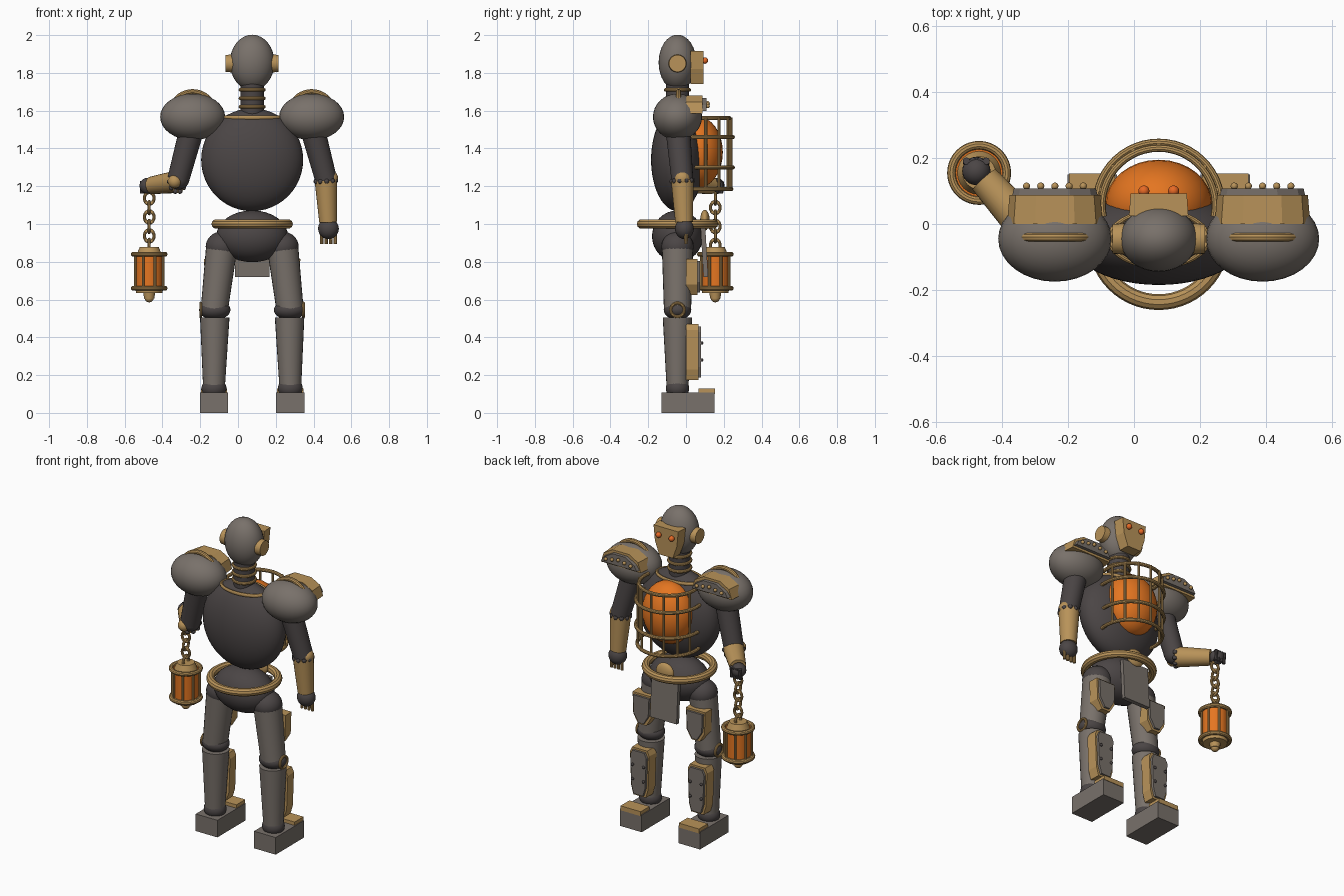
import bpy, bmesh, math
from mathutils import Vector

cube = bpy.data.objects.get("Cube")
if cube:
    bpy.data.objects.remove(cube, do_unlink=True)


def material(name, rgb):
    m = bpy.data.materials.new(name)
    m.use_nodes = True
    m.diffuse_color = (*rgb, 1)
    m.node_tree.nodes["Principled BSDF"].inputs["Base Color"].default_value = (*rgb, 1)
    return m


STEEL = material("warm steel", (0.19, 0.165, 0.145))
IRON = material("dark iron", (0.07, 0.06, 0.06))
BRASS = material("brass", (0.48, 0.29, 0.10))
GLOW = material("furnace orange", (0.78, 0.18, 0.015))
EYE = material("eye orange", (0.85, 0.15, 0.02))

CX, CY = 0.075, -0.045   # body axis


def finish(name, mat, smooth=True):
    o = bpy.context.object
    o.name = name
    o.data.materials.append(mat)
    if smooth:
        bpy.ops.object.shade_smooth_by_angle(angle=math.radians(35))
    return o


def ball(name, mat, loc, size, segs=32):
    bpy.ops.mesh.primitive_uv_sphere_add(segments=segs, ring_count=segs // 2, radius=1, location=loc)
    o = bpy.context.object
    o.scale = size if isinstance(size, tuple) else (size,) * 3
    bpy.ops.object.transform_apply(location=False, rotation=False)
    return finish(name, mat)


def limb(name, mat, a, b, r1, r2, segs=24):
    a, b = Vector(a), Vector(b)
    bpy.ops.mesh.primitive_cone_add(vertices=segs, radius1=r1, radius2=r2, depth=(b - a).length, location=(a + b) / 2)
    bpy.context.object.rotation_euler = (b - a).to_track_quat('Z', 'Y').to_euler()
    return finish(name, mat)


def ring(name, mat, loc, major, minor, rot=(0, 0, 0), scale=(1, 1, 1), segs=40):
    bpy.ops.mesh.primitive_torus_add(location=loc, rotation=rot, major_radius=major, minor_radius=minor,
                                     major_segments=segs, minor_segments=10)
    bpy.context.object.scale = scale
    return finish(name, mat)


def box(name, mat, lo, hi, tilt=0):
    lo, hi = Vector(lo), Vector(hi)
    bpy.ops.mesh.primitive_cube_add(size=1, location=(lo + hi) / 2, rotation=(tilt, 0, 0))
    bpy.context.object.scale = hi - lo
    return finish(name, mat, False)


def plate(name, mat, x, half, y0, y1, inset=0.0):
    """Symmetric outline of (half width, z) points, extruded from y0 to y1, front edge bevelled."""
    zs = [p[1] for p in half]
    mid = (min(zs) + max(zs)) / 2
    half = [(w - inset, z - math.copysign(inset, z - mid)) for w, z in half]
    outline = half + [(-w, z) for w, z in reversed(half)]
    bm = bmesh.new()
    face = bm.faces.new([bm.verts.new((x + w, y0, z)) for w, z in outline])
    out = bmesh.ops.extrude_face_region(bm, geom=[face])
    front = [v for v in out["geom"] if isinstance(v, bmesh.types.BMVert)]
    for v in front:
        v.co.y = y1
        v.co.x = x + (v.co.x - x) * 0.95
    bmesh.ops.recalc_face_normals(bm, faces=bm.faces)
    me = bpy.data.meshes.new(name)
    bm.to_mesh(me)
    bm.free()
    o = bpy.data.objects.new(name, me)
    bpy.context.collection.objects.link(o)
    me.materials.append(mat)
    return o


def arc(name, mat, centre, radius, thick, start, end, n=28):
    cu = bpy.data.curves.new(name, 'CURVE')
    cu.dimensions = '3D'
    cu.bevel_depth, cu.bevel_resolution, cu.use_fill_caps = thick, 3, True
    sp = cu.splines.new('POLY')
    sp.points.add(n)
    for i, p in enumerate(sp.points):
        a = math.radians(start + (end - start) * i / n)
        p.co = (centre[0] + radius * math.cos(a), centre[1] + radius * math.sin(a), centre[2], 1)
    o = bpy.data.objects.new(name, cu)
    bpy.context.collection.objects.link(o)
    bpy.ops.object.select_all(action='DESELECT')
    o.select_set(True)
    bpy.context.view_layer.objects.active = o
    bpy.ops.object.convert(target='MESH')
    finish(name, mat)


# Head, mask and neck
ball("head", STEEL, (CX, CY, 1.855), (0.118, 0.1, 0.147))
plate("face_mask", BRASS, CX, [(0.05, 1.74), (0.08, 1.82), (0.09, 1.915)], 0.025, 0.092)
for s in (-1, 1):
    limb("ear_disc", BRASS, (CX + s * 0.1, CY, 1.85), (CX + s * 0.14, CY, 1.85), 0.048, 0.045)
    ball("eye", EYE, (CX + s * 0.045, 0.1, 1.865), 0.017, 16)
limb("neck", IRON, (CX, CY, 1.57), (CX, CY, 1.74), 0.062, 0.062)
for z in (1.62, 1.665, 1.71):
    ring("neck_ring", BRASS, (CX, CY, z), 0.062, 0.01)

# Torso, belt and pelvis
ball("torso", IRON, (CX, CY, 1.34), (0.27, 0.14, 0.272), 48)
ring("collar", BRASS, (CX, CY, 1.565), 0.146, 0.011, scale=(1, 0.58, 1))
ball("pelvis", IRON, (CX, CY, 0.935), (0.19, 0.135, 0.137))
ring("belt", BRASS, (CX, CY, 1.0), 0.192, 0.024, segs=56)
ball("buckle", BRASS, (CX, 0.1, 1.02), (0.06, 0.025, 0.055))
box("front_tasset", STEEL, (CX - 0.092, 0.085, 0.72), (CX + 0.092, 0.11, 0.98), 0.06)

# Furnace belly and its cage
ball("furnace", GLOW, (CX, 0.06, 1.38), (0.162, 0.135, 0.19))
for z, r in ((1.56, 0.172), (1.46, 0.19), (1.3, 0.19), (1.185, 0.182)):
    arc("cage_ring", BRASS, (CX, 0.058, z), r, 0.011, -12, 192)
for k in range(7):
    a = math.radians(15 + 25 * k)
    x, y = CX + 0.18 * math.cos(a), 0.058 + 0.18 * math.sin(a)
    limb("cage_bar", BRASS, (x, y, 1.18), (x, y, 1.565), 0.008, 0.008, 10)

for s in (-1, 1):
    # Pauldron with rim band and riveted front plate
    px = CX + s * 0.315
    ball("pauldron", STEEL, (px, CY, 1.567), (0.172, 0.13, 0.123))
    ring("pauldron_band", BRASS, (px, -0.04, 1.582), 0.118, 0.014, (math.pi / 2, 0, 0))
    arch = [(0.145, 1.585), (0.125, 1.645), (0.06, 1.68)]
    plate("pauldron_trim", BRASS, px, arch, 0.0, 0.088)
    plate("pauldron_plate", STEEL, px, arch, 0.08, 0.108, 0.014)
    for k in range(-2, 3):
        ball("pauldron_rivet", BRASS, (px + k * 0.043, 0.115, 1.64 - 0.008 * abs(k)), 0.011, 12)

    # Upper arm
    elbow = Vector((CX + s * 0.39, -0.02, 1.24))
    limb("upper_arm", IRON, (px, CY, 1.52), elbow, 0.066, 0.058)
    ball("elbow_joint", IRON, elbow, 0.058)

    # Forearm: one hangs, the other reaches out to hold the lantern
    if s > 0:
        wrist = Vector((0.477, -0.01, 1.01))
        ball("elbow_cap", BRASS, elbow + Vector((0.035, 0, 0)), (0.03, 0.04, 0.04), 20)
    else:
        elbow.z = 1.225
        wrist = Vector((-0.455, 0.135, 1.205))
        ball("elbow_cap", BRASS, elbow + Vector((-0.02, -0.035, 0)), 0.036, 20)
    along = (wrist - elbow).normalized()
    limb("forearm", BRASS, elbow + along * 0.01, wrist, 0.06, 0.047)
    q = along.to_track_quat('Z', 'Y')
    for k in range(10):
        a = math.tau * k / 10
        ball("cuff_stud", IRON, elbow + along * 0.012 + q @ Vector((0.054 * math.cos(a), 0.054 * math.sin(a), 0)), 0.014, 10)
    hand = wrist + along * 0.035
    ball("hand", IRON, hand, (0.055, 0.05, 0.055) if s > 0 else 0.043, 24)
    for k in range(4):
        if s > 0:
            x = hand.x - 0.036 + 0.024 * k
            limb("finger", BRASS, (x, 0.0, 0.895), (x, 0.0, 0.95), 0.009, 0.01, 10)
        else:
            limb("finger", IRON, hand + Vector((-0.03 + 0.02 * k, 0.03, 0.025)),
                 hand + Vector((-0.03 + 0.02 * k, 0.025, -0.04)), 0.011, 0.011, 10)

    # Leg
    hip, knee = (CX + s * 0.16, CY, 0.88), (CX + s * 0.2, CY, 0.55)
    ball("hip_joint", IRON, hip, (0.086, 0.085, 0.08))
    limb("thigh", STEEL, knee, (CX + s * 0.161, CY, 0.88), 0.072, 0.083)
    ball("knee", IRON, (CX + s * 0.198, CY, 0.545), (0.083, 0.073, 0.052))
    ring("knee_ring", BRASS, (CX + s * 0.272, CY, 0.545), 0.036, 0.008, (0, math.pi / 2, 0))
    limb("shin", STEEL, (CX + s * 0.202, CY, 0.14), (CX + s * 0.198, CY, 0.505), 0.058, 0.078)
    ball("ankle", IRON, (CX + s * 0.202, CY, 0.13), (0.066, 0.062, 0.055))
    fx = CX + s * 0.202
    box("foot", STEEL, (fx - 0.075, -0.13, 0), (fx + 0.075, 0.15, 0.107))
    box("toe_cap", BRASS, (fx - 0.07, 0.065, 0.1), (fx + 0.07, 0.153, 0.128))

    # Leg armour: brass backing, steel face, dark rivets
    thigh_shape = [(0.03, 0.625), (0.065, 0.68), (0.07, 0.815)]
    shin_shape = [(0.045, 0.175), (0.062, 0.23), (0.07, 0.44), (0.055, 0.47)]
    plate("thigh_guard_trim", BRASS, CX + s * 0.185, thigh_shape, 0.0, 0.062)
    plate("thigh_guard", STEEL, CX + s * 0.185, thigh_shape, 0.055, 0.075, 0.012)
    plate("shin_guard_trim", BRASS, CX + s * 0.2, shin_shape, 0.0, 0.066)
    plate("shin_guard", STEEL, CX + s * 0.2, shin_shape, 0.058, 0.08, 0.012)
    for side in (-1, 1):
        for z in (0.28, 0.37):
            ball("shin_rivet", IRON, (CX + s * 0.2 + side * 0.038, 0.083, z), 0.009, 12)

# Chain
LX, LY = -0.47, 0.155
for k in range(6):
    flat = k % 2 == 0
    ring("chain_link", BRASS, (LX, LY, 1.137 - 0.05 * k), 0.027, 0.0085,
         (math.pi / 2, 0, 0 if flat else math.pi / 2), (0.95, 1.15, 1), 20)

# Lantern
limb("lantern_light", GLOW, (LX, LY, 0.66), (LX, LY, 0.84), 0.072, 0.072)
limb("lantern_cap", BRASS, (LX, LY, 0.835), (LX, LY, 0.878), 0.068, 0.05)
limb("lantern_base", BRASS, (LX, LY, 0.635), (LX, LY, 0.67), 0.07, 0.075)
limb("lantern_stem", BRASS, (LX, LY, 0.605), (LX, LY, 0.64), 0.027, 0.032)
ball("lantern_finial", BRASS, (LX, LY, 0.61), 0.025, 16)
for z in (0.84, 0.66):
    ring("lantern_ring", BRASS, (LX, LY, z), 0.084, 0.013)
for k in range(8):
    a = math.tau * (k + 0.5) / 8
    x, y = LX + 0.08 * math.cos(a), LY + 0.08 * math.sin(a)
    limb("lantern_bar", BRASS, (x, y, 0.66), (x, y, 0.84), 0.007, 0.007, 10)
